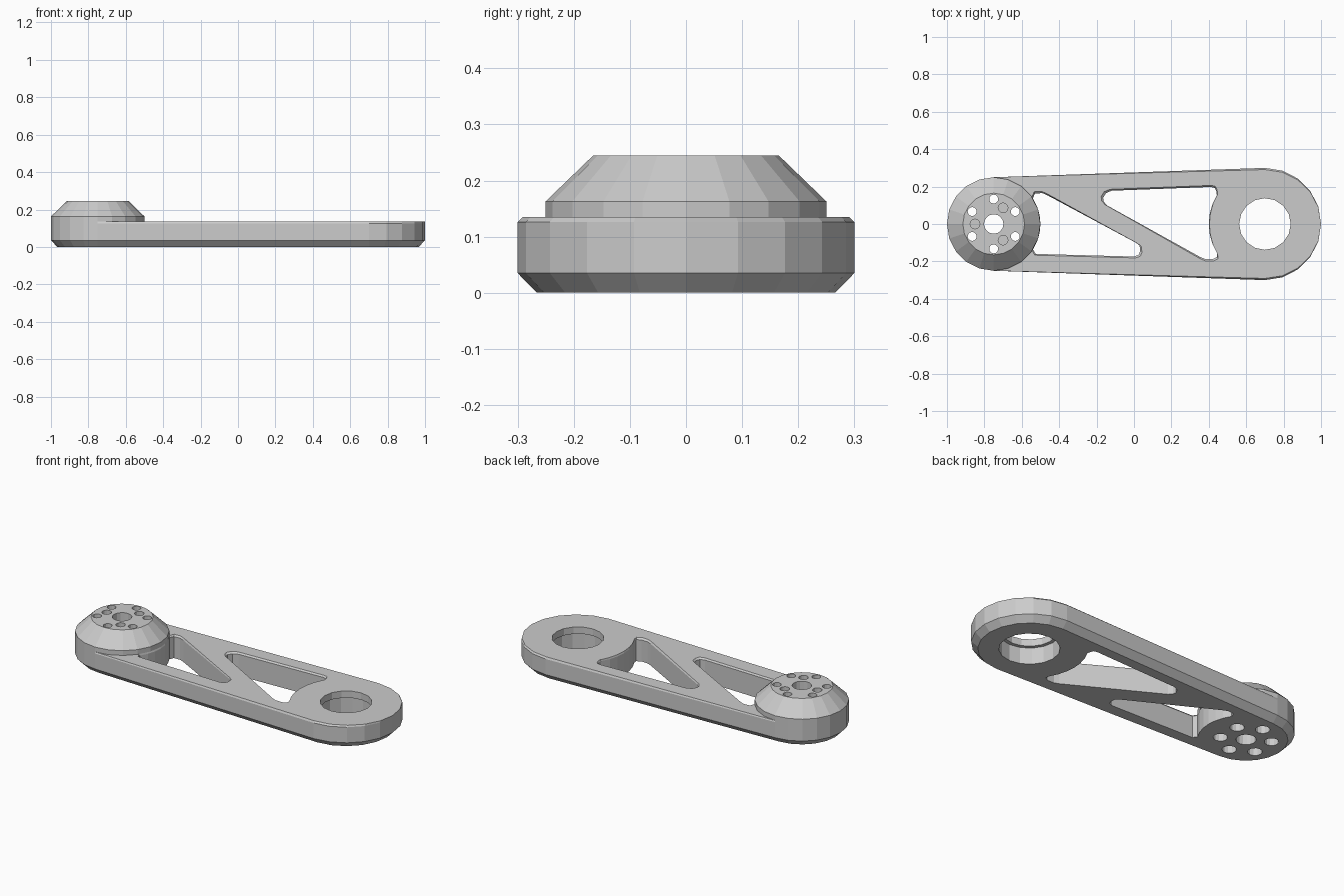
import bpy, bmesh
from math import cos, sin, radians, pi

if "Cube" in bpy.data.objects:
    bpy.data.objects.remove(bpy.data.objects["Cube"])

HUB, EYE = (-0.75, 0.0), (0.70, 0.0)


def loft(name, rings):
    """Solid through matching rings of (x, y) points, each with its height."""
    bm = bmesh.new()
    vs = [[bm.verts.new((x, y, z)) for x, y in pts] for z, pts in rings]
    n = len(vs[0])
    for a, b in zip(vs, vs[1:]):
        for i in range(n):
            j = (i + 1) % n
            bm.faces.new((a[i], a[j], b[j], b[i]))
    bm.faces.new(vs[0][::-1])
    bm.faces.new(vs[-1])
    bmesh.ops.recalc_face_normals(bm, faces=bm.faces)
    me = bpy.data.meshes.new(name)
    bm.to_mesh(me)
    bm.free()
    ob = bpy.data.objects.new(name, me)
    bpy.context.collection.objects.link(ob)
    return ob


def arc(c, r, a0, a1, n):
    return [(c[0] + r * cos(radians(a0 + (a1 - a0) * i / n)),
             c[1] + r * sin(radians(a0 + (a1 - a0) * i / n))) for i in range(n + 1)]


def circle(c, r, n):
    return arc(c, r, 0, 360, n)[:-1]


def combine(target, tool, op='DIFFERENCE'):
    """Apply a boolean and remove the tool object."""
    m = target.modifiers.new('bool', 'BOOLEAN')
    m.object, m.operation, m.solver = tool, op, 'EXACT'
    bpy.context.view_layer.objects.active = target
    bpy.ops.object.modifier_apply(modifier=m.name)
    bpy.data.objects.remove(tool, do_unlink=True)


def drill(c, r, z0, z1, n):
    combine(arm, loft('cutter', [(z0, circle(c, r, n)), (z1, circle(c, r, n))]))


# Tapered link with a bevelled underside and softened upper side edges
def outline(inset):
    return (arc(EYE, 0.30 - inset, -90, 90, 10)
            + arc(HUB, 0.25 - inset, 90, 270, 10))


top = [(x, y * 0.97 if x > -0.7 else y) for x, y in outline(0)]
arm = loft('link_arm', [(0, outline(0.034)), (0.035, outline(0)),
                        (0.126, outline(0)), (0.135, top)])

# Two triangular windows, leaving a diagonal brace
pocket_a = ([(-0.525, -0.16)] + arc(HUB, 0.25, -33, 33, 6)
            + [(-0.53, 0.163), (-0.49, 0.165), (-0.46, 0.152), (0.01, -0.10),
               (0.03, -0.115), (0.033, -0.145), (0.025, -0.165), (0.0, -0.174)])
pocket_b = ([(0.353, -0.176), (0.38, -0.187), (0.42, -0.188), (0.445, -0.175)]
            + arc(EYE, 0.30, 211, 149, 6)
            + [(0.44, 0.175), (0.432, 0.193), (0.41, 0.198), (-0.12, 0.178),
               (-0.15, 0.165), (-0.165, 0.14), (-0.162, 0.12), (-0.145, 0.10)])
for pts in (pocket_a, pocket_b):
    cx = sum(p[0] for p in pts) / len(pts)
    cy = sum(p[1] for p in pts) / len(pts)
    wide = [(x + (x - cx) * 0.025, y + (y - cy) * 0.05) for x, y in pts]
    combine(arm, loft('cutter', [(-0.1, pts), (0.126, pts), (0.135, wide), (0.2, wide)]))

# Conical hub on the small end
hub = loft('hub', [(0.135, circle(HUB, 0.25, 20)), (0.163, circle(HUB, 0.25, 20)),
                   (0.245, circle(HUB, 0.165, 20))])
combine(arm, hub, 'UNION')

# Bearing seat in the large end: wide from below, with a lip at the top
drill(EYE, 0.158, -0.1, 0.095, 16)
drill(EYE, 0.138, 0.05, 0.3, 16)

# Hub centre bore, six counterbored screw holes and three blind pin holes
drill(HUB, 0.052, -0.1, 0.4, 16)
for k in range(6):
    a = pi / 2 + k * pi / 3
    c = (HUB[0] + 0.133 * cos(a), 0.133 * sin(a))
    drill(c, 0.024, -0.1, 0.4, 12)
    drill(c, 0.038, -0.1, 0.12, 12)
for k in range(3):
    a = pi + k * 2 * pi / 3
    drill((HUB[0] + 0.1 * cos(a), 0.1 * sin(a)), 0.026, 0.165, 0.4, 12)
